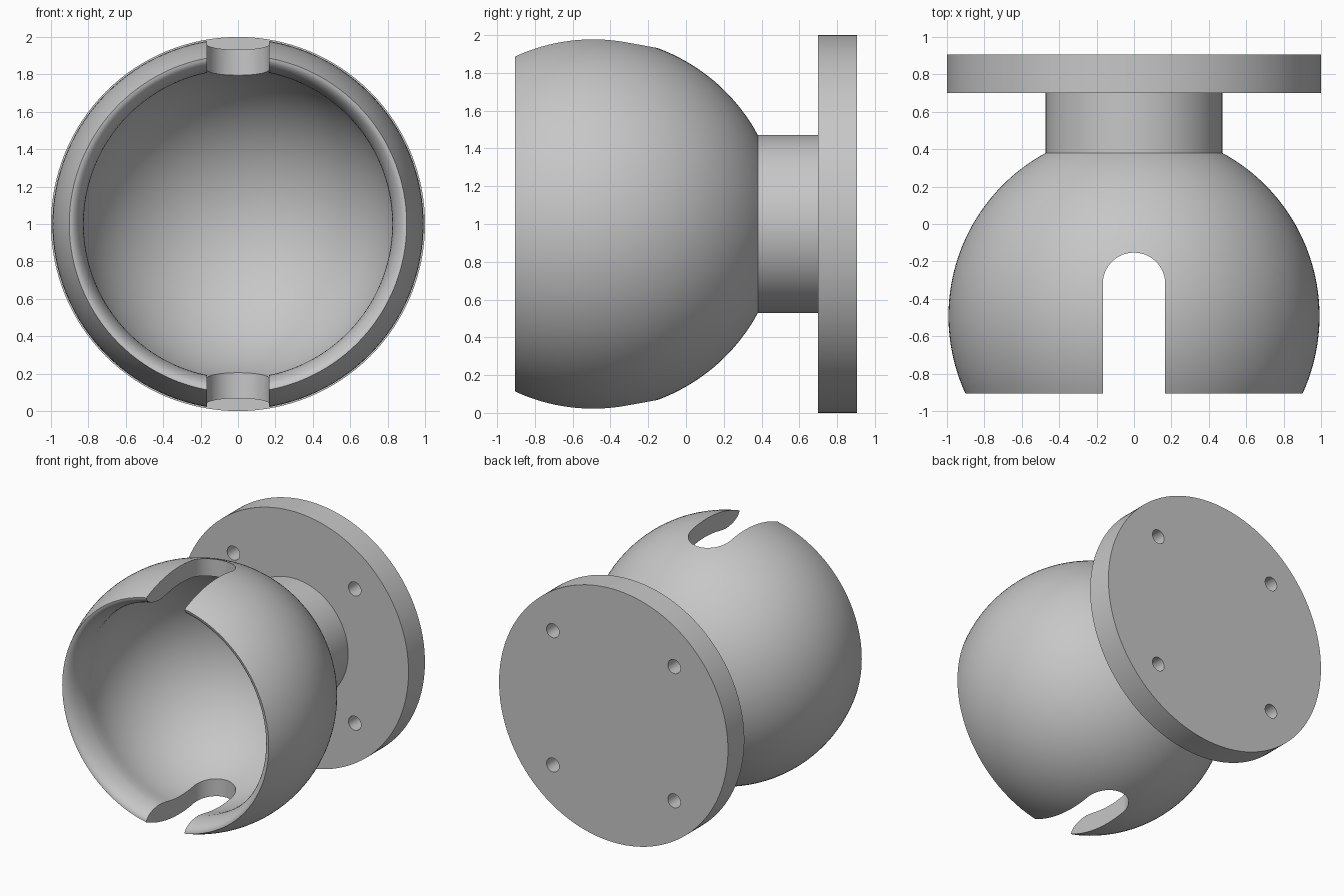
import bpy, bmesh
from math import sin, cos, asin, acos, pi, radians

if "Cube" in bpy.data.objects:
    bpy.data.objects.remove(bpy.data.objects["Cube"])

GREY = (0.57, 0.57, 0.57, 1)
grey = bpy.data.materials.new("plain grey")
grey.use_nodes = True
grey.diffuse_color = GREY
grey.node_tree.nodes["Principled BSDF"].inputs["Base Color"].default_value = GREY


def finish(bm, name):
    bmesh.ops.remove_doubles(bm, verts=bm.verts, dist=1e-5)
    bmesh.ops.recalc_face_normals(bm, faces=bm.faces)
    mesh = bpy.data.meshes.new(name)
    bm.to_mesh(mesh)
    bm.free()
    mesh.materials.append(grey)
    obj = bpy.data.objects.new(name, mesh)
    bpy.context.collection.objects.link(obj)
    return obj


def bridge(bm, ring, other):
    """Join two closed rings of vertices with quads."""
    for i in range(len(ring)):
        bm.faces.new((ring[i - 1], ring[i], other[i], other[i - 1]))


def lathe(name, profile, steps=128):
    """Turn (radius, y) points about the y axis at z = 1; both ends lie on the axis."""
    bm = bmesh.new()
    rings = [[bm.verts.new((r * cos(2 * pi * i / steps), y, 1 + r * sin(2 * pi * i / steps)))
              for i in range(steps)] for r, y in profile[1:-1]]
    for ring, other in zip(rings, rings[1:]):
        bridge(bm, ring, other)
    for ring, (r, y) in ((rings[0], profile[0]), (rings[-1], profile[-1])):
        pole = bm.verts.new((0, y, 1))
        for i in range(steps):
            bm.faces.new((ring[i - 1], ring[i], pole))
    return finish(bm, name)


def prism(name, outline, axis, low, high):
    """Closed solid with a 2D outline, running along y or z."""
    bm = bmesh.new()
    ends = [[bm.verts.new((a, t, b) if axis == "y" else (a, b, t)) for a, b in outline]
            for t in (low, high)]
    for end in ends:
        bm.faces.new(end)
    bridge(bm, *ends)
    return finish(bm, name)


def select(obj):
    bpy.ops.object.select_all(action="DESELECT")
    obj.select_set(True)
    bpy.context.view_layer.objects.active = obj


def cut(obj, cutter):
    cutter.hide_render = True
    mod = obj.modifiers.new("cut", "BOOLEAN")
    mod.operation = "DIFFERENCE"
    mod.solver = "EXACT"
    mod.object = cutter
    select(obj)
    bpy.ops.object.modifier_apply(modifier=mod.name)
    bpy.data.objects.remove(cutter)


def arc(cx, cy, a, b, start, end, n):
    return [(cx + a * cos(start + (end - start) * i / n),
             cy + b * sin(start + (end - start) * i / n)) for i in range(n + 1)]


# Socket: hollow ball with a flared rounded lip, and its neck
FRONT, BACK = -0.905, 0.905
BALL_R, BALL_Y, NECK_R = 0.992, -0.4925, 0.472
CAVITY_R, CAVITY_Y = 0.856, -0.47
cavity = arc(0, CAVITY_Y, CAVITY_R, CAVITY_R, pi / 2, asin(-0.19 / CAVITY_R), 36)
lip = arc(0.9025, -0.73, 0.0775, 0.175, pi, 1.5 * pi, 10)
ball = arc(0, BALL_Y, BALL_R, BALL_R, asin((FRONT - BALL_Y) / BALL_R),
           acos(NECK_R / BALL_R), 40)
socket = lathe("socket", cavity + lip[:-1] + ball + [(NECK_R, 0.70), (0, 0.70)])

# Round-ended slot through the top and bottom of the socket
SLOT = 0.167
outline = [(-SLOT, -1.2), (SLOT, -1.2)] + arc(0, -0.32, SLOT, SLOT, 0, pi, 32)
cut(socket, prism("slot_cutter", outline, "z", -0.2, 2.2))

# Mounting flange with four bolt holes
flange = lathe("mounting_flange", [(0, 0.70), (1, 0.70), (1, BACK), (0, BACK)])
for x in (-0.53, 0.53):
    for z in (0.47, 1.53):
        hole = arc(x, z, 0.055, 0.055, 0, 2 * pi, 32)[:-1]
        cut(flange, prism("hole_cutter", hole, "y", 0.6, 1.0))

for obj in (socket, flange):
    select(obj)
    bpy.ops.object.shade_smooth_by_angle(angle=radians(28))
